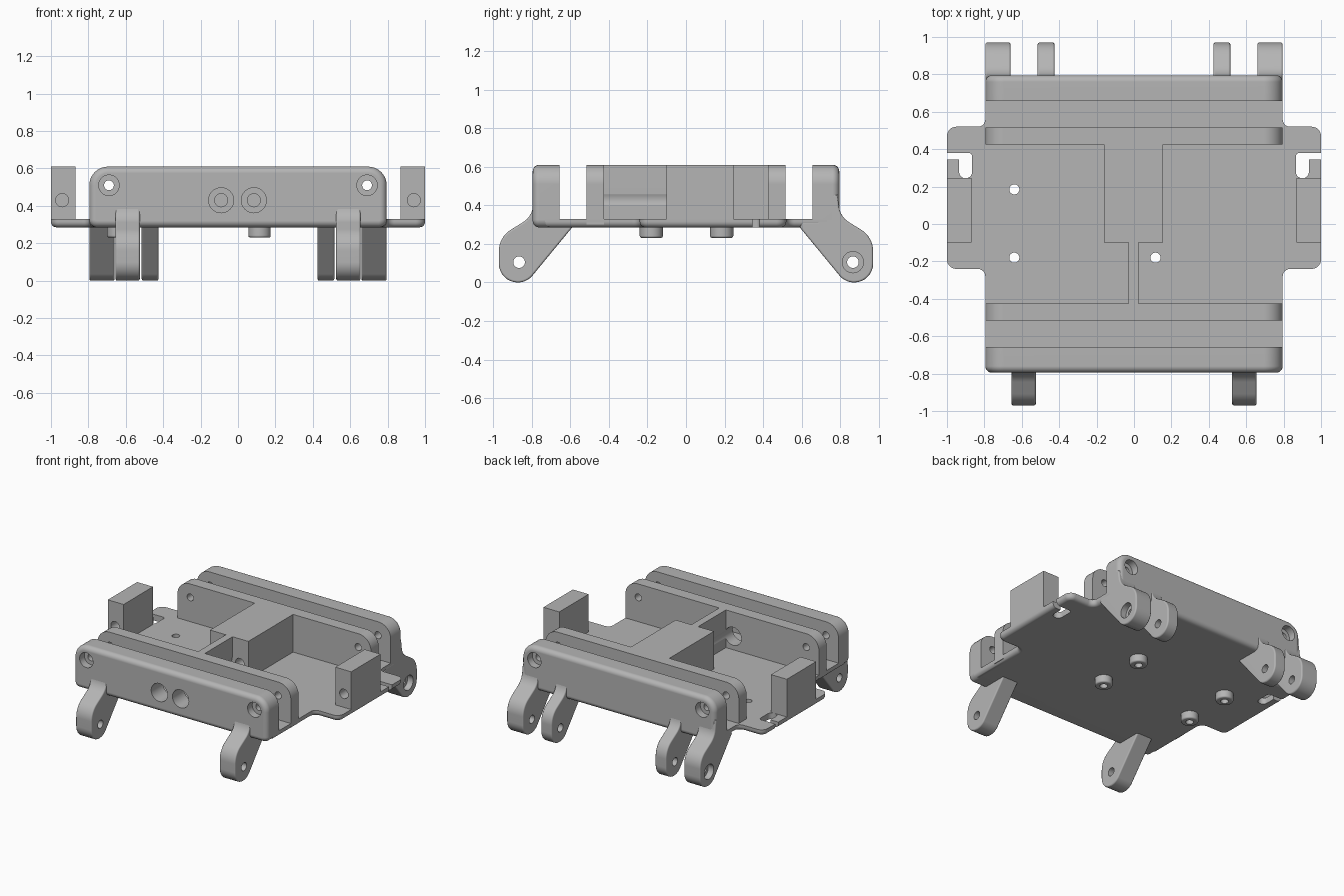
import bpy, bmesh, math
from mathutils import Vector

if "Cube" in bpy.data.objects:
    bpy.data.objects.remove(bpy.data.objects["Cube"])

GREY = (0.46, 0.46, 0.46, 1)
mat = bpy.data.materials.new("plain grey")
mat.use_nodes = True
mat.diffuse_color = GREY
mat.node_tree.nodes["Principled BSDF"].inputs["Base Color"].default_value = GREY


def rounded(points, steps=8):
    """Turn (u, v, radius) corners into an outline with arcs."""
    out = []
    for i, (u, v, r) in enumerate(points):
        c = Vector((u, v))
        if r == 0:
            out.append(c)
            continue
        a = (Vector(points[i - 1][:2]) - c).normalized()
        b = (Vector(points[(i + 1) % len(points)][:2]) - c).normalized()
        half = a.angle(b) / 2
        centre = c + (a + b).normalized() * r / math.sin(half)
        start = c + a * r / math.tan(half) - centre
        end = c + b * r / math.tan(half) - centre
        sweep = math.pi - 2 * half
        for k in range(steps + 1):
            t = k / steps
            out.append(centre + (start * math.sin((1 - t) * sweep)
                                 + end * math.sin(t * sweep)) / math.sin(sweep))
    return out


def place(axis, u, v, w):
    return {"X": (w, u, v), "Y": (u, w, v), "Z": (u, v, w)}[axis]


def prism(name, outline, axis, lo, hi, bevel=0, ends=()):
    """Extrude an outline along an axis; round the rims of the chosen ends."""
    bm = bmesh.new()
    rings = [[bm.verts.new(place(axis, p[0], p[1], w)) for p in outline] for w in (lo, hi)]
    caps = [bm.faces.new(ring) for ring in rings]
    n = len(outline)
    for i in range(n):
        j = (i + 1) % n
        bm.faces.new((rings[0][i], rings[0][j], rings[1][j], rings[1][i]))
    bmesh.ops.recalc_face_normals(bm, faces=bm.faces)
    if bevel:
        rims = list({e for k in ends for e in caps[k].edges})
        bmesh.ops.bevel(bm, geom=rims, offset=bevel, segments=5, profile=0.5,
                        affect='EDGES', clamp_overlap=True)
    mesh = bpy.data.meshes.new(name)
    bm.to_mesh(mesh)
    bm.free()
    mesh.materials.append(mat)
    obj = bpy.data.objects.new(name, mesh)
    bpy.context.collection.objects.link(obj)
    return obj


def box(name, x0, x1, y0, y1, z0, z1):
    return prism(name, [(x0, y0), (x1, y0), (x1, y1), (x0, y1)], "Z", z0, z1)


def rod(name, axis, u, v, r, lo, hi, bevel=0, ends=()):
    ring = [(u + r * math.cos(k * math.tau / 32), v + r * math.sin(k * math.tau / 32))
            for k in range(32)]
    return prism(name, ring, axis, lo, hi, bevel, ends)


def cut(obj, cutters):
    """Subtract the cutters, then discard them."""
    for c in cutters:
        c.hide_render = True
        m = obj.modifiers.new("cut", 'BOOLEAN')
        m.operation, m.solver, m.object = 'DIFFERENCE', 'EXACT', c
    bpy.context.view_layer.update()
    dg = bpy.context.evaluated_depsgraph_get()
    mesh = bpy.data.meshes.new_from_object(obj.evaluated_get(dg))
    obj.modifiers.clear()
    obj.data = mesh
    for c in cutters:
        bpy.data.objects.remove(c)


BOTTOM, FLOOR, TOP = 0.285, 0.33, 0.61
W = 0.795
PEGS = [(x, y) for x in (-0.64, 0.115) for y in (-0.18, 0.185)]
BORES = (-0.09, 0.085)
SIDES = ((-1, "right"), (1, "left"))

# Base plate with side wings
right_edge = [(W, -0.73, 0), (W, -0.24, 0.04), (1, -0.24, 0.05),
              (1, 0.52, 0.05), (W, 0.52, 0.04), (W, 0.73, 0)]
outline = right_edge + [(-x, y, r) for x, y, r in reversed(right_edge)]
plate = prism("base_plate", rounded(outline), "Z", BOTTOM, FLOOR, 0.03, (0,))
holes = [rod("cutter", "Z", x, y, 0.027, 0.2, 0.4) for x, y in PEGS]
for s, side in SIDES:
    slot = [(0.865, 0.245, 0.034), (0.935, 0.245, 0.034), (0.935, 0.345, 0),
            (1.1, 0.345, 0), (1.1, 0.38, 0), (0.865, 0.38, 0.02)]
    holes.append(prism("cutter", rounded([(s * x, y, r) for x, y, r in slot]), "Z", 0.2, 0.4))
cut(plate, holes)

# Pegs below the plate
for i, (x, y) in enumerate(PEGS):
    peg = rod("peg_%d" % (i + 1), "Z", x, y, 0.06, 0.23, 0.3, 0.012, (0,))
    cut(peg, [rod("cutter", "Z", x, y, 0.027, 0.1, 0.5)])

# Outer and inner walls, front and back
outer = rounded([(-W, BOTTOM, 0.04), (W, BOTTOM, 0.04), (W, TOP, 0.1), (-W, TOP, 0.1)])
inner = rounded([(-W, 0.3, 0), (W, 0.3, 0), (W, TOP, 0.1), (-W, TOP, 0.1)])
for s, end in ((-1, "front"), (1, "back")):
    lo, hi = sorted((s * 0.657, s * W))
    big = prism(end + "_outer_wall", outer, "Y", lo, hi, 0.035, (0,) if s < 0 else (1,))
    lo, hi = sorted((s * 0.425, s * 0.515))
    small = prism(end + "_inner_wall", inner, "Y", lo, hi)
    for wall in (big, small):
        holes = [rod("cutter", "Y", x, 0.51, 0.026, -1, 1) for x in (-0.69, 0.69)]
        if wall is big:
            lo, hi = sorted((s * 0.74, s * 0.9))
            holes += [rod("cutter", "Y", x, 0.51, 0.055, lo, hi) for x in (-0.69, 0.69)]
        if s < 0:
            holes += [rod("cutter", "Y", x, 0.43, 0.067, -1, -0.2) for x in BORES]
        cut(wall, holes)

# Central block and the rib that joins it to the front inner wall
block = box("central_block", -0.16, 0.155, -0.1, 0.43, 0.32, TOP)
cut(block, [rod("cutter", "Y", x, 0.43, 0.035, -0.3, 0.1) for x in BORES])
rib = box("central_rib", -0.03, 0.025, -0.43, -0.09, 0.32, TOP)
cut(rib, [rod("cutter", "Y", x, 0.43, 0.067, -1, -0.1) for x in BORES])

# Posts on the wings
for s, side in SIDES:
    x0, x1 = sorted((s * 0.87, s))
    post = box(side + "_wing_post", x0, x1, -0.1, 0.245, 0.325, TOP)
    cut(post, [rod("cutter", "Y", s * 0.94, 0.43, 0.035, -0.3, 0.1)])

# Hinge legs
leg_shape = [(0.59, 0.285, 0), (0.825, 0, 0.098), (0.97, 0, 0.098), (0.97, 0.235, 0.13),
             (0.80, 0.34, 0.11), (0.785, 0.455, 0), (0.70, 0.455, 0), (0.68, 0.315, 0),
             (0.60, 0.315, 0)]


def leg(name, direction, x0, x1, bore_side=0):
    shape = rounded([(direction * u, v, r) for u, v, r in leg_shape])
    lo, hi = sorted((x0, x1))
    obj = prism(name, shape, "X", lo, hi, 0.027, (0, 1))
    y = direction * 0.865
    holes = [rod("cutter", "X", y, 0.105, 0.03, -1, 1)]
    if bore_side:
        a, b = sorted((bore_side * 0.75, bore_side * 0.9))
        holes.append(rod("cutter", "X", y, 0.105, 0.055, a, b))
    cut(obj, holes)


for s, side in SIDES:
    leg("front_%s_leg" % side, -1, s * 0.525, s * 0.655)
    leg("back_%s_outer_leg" % side, 1, s * 0.66, s * W, s)
    leg("back_%s_inner_leg" % side, 1, s * 0.425, s * 0.515)

# Smooth the fillets, keep hard edges
for obj in bpy.context.scene.objects:
    if obj.type == 'MESH' and mat.name in obj.data.materials:
        obj.data.shade_smooth()
        obj.data.set_sharp_from_angle(angle=math.radians(32))
        m = obj.modifiers.new("even_normals", 'WEIGHTED_NORMAL')
        m.keep_sharp = True
